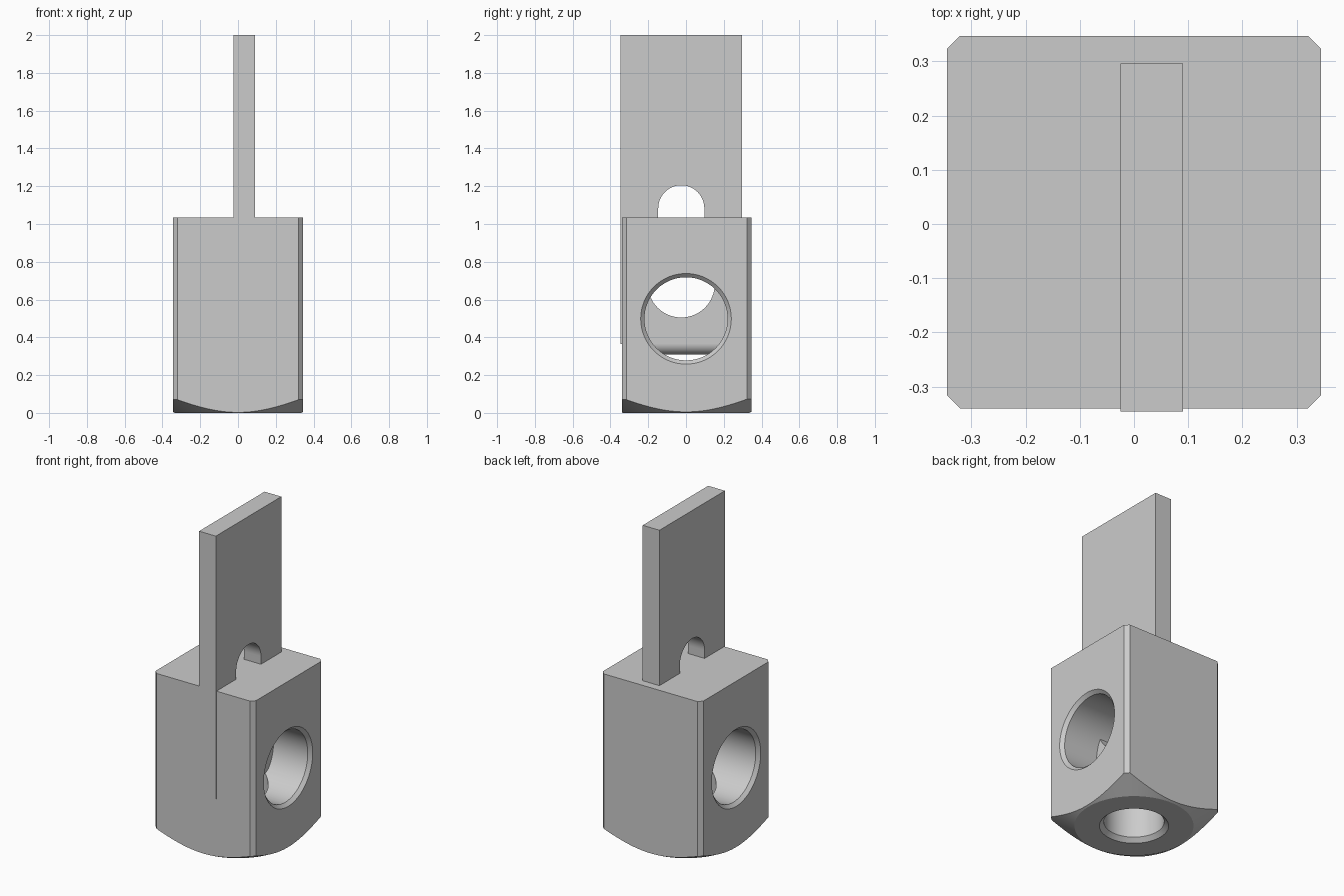
import bpy, bmesh, math
from mathutils import Matrix

cube = bpy.data.objects.get("Cube")
if cube:
    bpy.data.objects.remove(cube, do_unlink=True)

grey = bpy.data.materials.new("plain_grey")
grey.use_nodes = True
grey.diffuse_color = (0.6, 0.6, 0.6, 1)
grey.node_tree.nodes["Principled BSDF"].inputs["Base Color"].default_value = (0.6, 0.6, 0.6, 1)


def finish(name, bm):
    bmesh.ops.recalc_face_normals(bm, faces=bm.faces[:])
    mesh = bpy.data.meshes.new(name)
    bm.to_mesh(mesh)
    bm.free()
    mesh.materials.append(grey)
    obj = bpy.data.objects.new(name, mesh)
    bpy.context.collection.objects.link(obj)
    return obj


def prism(name, outline, z0, z1):
    """Extrude an xy outline from z0 to z1."""
    bm = bmesh.new()
    face = bm.faces.new([bm.verts.new((x, y, z0)) for x, y in outline])
    top = bmesh.ops.extrude_face_region(bm, geom=[face])["geom"]
    verts = [v for v in top if isinstance(v, bmesh.types.BMVert)]
    bmesh.ops.translate(bm, verts=verts, vec=(0, 0, z1 - z0))
    return finish(name, bm)


def box(name, x0, x1, y0, y1, z0, z1):
    return prism(name, [(x0, y0), (x1, y0), (x1, y1), (x0, y1)], z0, z1)


def lathe(name, profile, axis="Z", centre=(0, 0, 0), n=64):
    """Closed solid of revolution from (position along axis, radius) points."""
    bm = bmesh.new()
    rings = [[bm.verts.new((r * math.cos(math.tau * i / n), r * math.sin(math.tau * i / n), h))
              for i in range(n)] for h, r in profile]
    for a, b in zip(rings, rings[1:]):
        for i in range(n):
            j = (i + 1) % n
            bm.faces.new((a[i], a[j], b[j], b[i]))
    bm.faces.new(rings[0])
    bm.faces.new(rings[-1])
    turn = {"Z": Matrix(), "X": Matrix.Rotation(math.pi / 2, 4, "Y"),
            "Y": Matrix.Rotation(-math.pi / 2, 4, "X")}[axis]
    bm.transform(Matrix.Translation(centre) @ turn)
    return finish(name, bm)


def boolean(obj, tool, operation="DIFFERENCE"):
    mod = obj.modifiers.new("cut", "BOOLEAN")
    mod.operation, mod.solver, mod.object = operation, "EXACT", tool
    bpy.context.view_layer.objects.active = obj
    bpy.ops.object.modifier_apply(modifier=mod.name)
    bpy.data.objects.remove(tool, do_unlink=True)


def smooth(obj):
    bpy.ops.object.select_all(action="DESELECT")
    obj.select_set(True)
    bpy.context.view_layer.objects.active = obj
    bpy.ops.object.shade_smooth_by_angle(angle=math.radians(25))


# Block with chamfered upright edges
half, front, back, c = 0.345, -0.34, 0.347, 0.024
outline = [(-half + c, front), (half - c, front), (half, front + c), (half, back - c),
           (half - c, back), (-half + c, back), (-half, back - c), (-half, front + c)]
block = prism("block", outline, 0, 1.035)

# Turned bottom edge
boolean(block, lathe("turning_cone", [(0, 0.335), (1.2, 2.6)], n=128), "INTERSECT")

# Countersunk cross bore and bottom bore
boolean(block, lathe("cross_bore", [(-0.365, 0.26), (-0.325, 0.22), (0.325, 0.22), (0.365, 0.26)],
                     "X", (0, 0, 0.498)))
boolean(block, lathe("bottom_bore", [(-0.02, 0.215), (0.025, 0.17), (0.5, 0.17)]))

# Upright blade with arched opening and a round hole
x0, x1, mid = -0.025, 0.09, -0.025
blade = box("blade", x0, x1, -0.346, 0.296, 0.365, 2)
boolean(blade, lathe("arch_top", [(-0.5, 0.122), (0.5, 0.122)], "X", (0, mid, 1.083)))
boolean(blade, box("arch_sides", -0.5, 0.5, mid - 0.122, mid + 0.122, 0.75, 1.083))
boolean(blade, lathe("round_hole", [(-0.5, 0.177), (0.5, 0.177)], "X", (0, mid, 0.682)))

# Rounded lower edge of the blade
radius = (x1 - x0) / 2
edge = lathe("blade_lower_edge", [(-0.33, radius), (0.295, radius)], "Y",
             ((x0 + x1) / 2, 0, 0.367), 32)

for part in (block, blade, edge):
    smooth(part)
